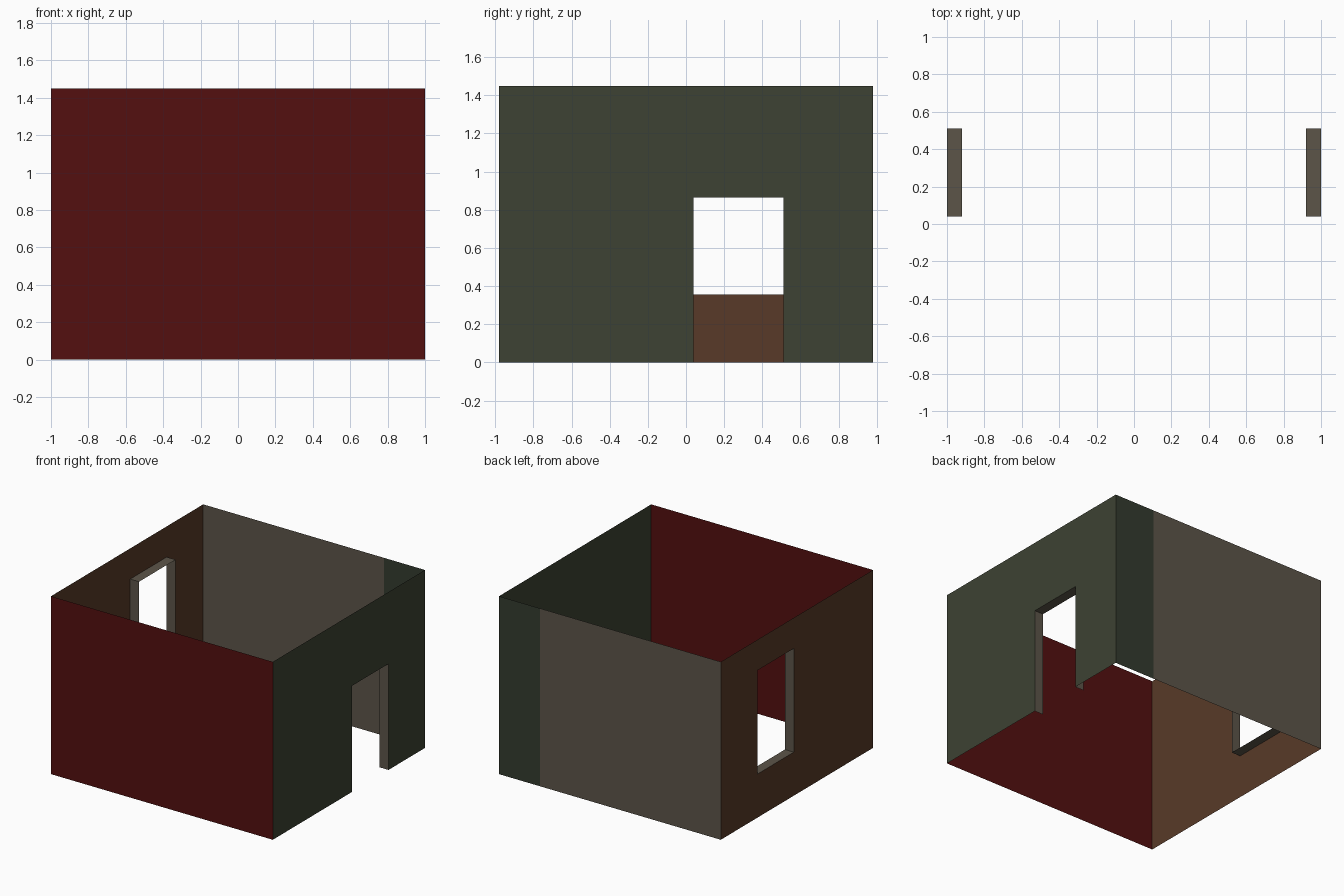
import bpy

if "Cube" in bpy.data.objects:
    bpy.data.objects.remove(bpy.data.objects["Cube"])

W, D, H = 1.0, 0.98, 1.45      # half width, half depth, wall height
Y0, Y1 = 0.04, 0.51            # side extent shared by both openings
REVEAL = 0.08                  # depth of the opening linings


def material(name, rgb):
    def lin(c):
        c /= 255
        return c / 12.92 if c <= 0.04045 else ((c + 0.055) / 1.055) ** 2.4
    m = bpy.data.materials.new(name)
    m.diffuse_color = (*[lin(c) for c in rgb], 1)
    m.use_nodes = True
    m.node_tree.nodes["Principled BSDF"].inputs["Base Color"].default_value = m.diffuse_color
    return m


red = material("dark_red", (84, 16, 16))
green = material("olive_green", (61, 66, 51))
strip_green = material("deep_green", (51, 59, 47))
brown = material("brown", (88, 58, 40))
grey = material("warm_grey", (92, 85, 73))


def sheet(name, quads, mat):
    """Object made of four-cornered flat panels."""
    verts, faces = [], []
    for q in quads:
        faces.append(range(len(verts), len(verts) + 4))
        verts += q
    me = bpy.data.meshes.new(name)
    me.from_pydata(verts, [], [tuple(f) for f in faces])
    me.materials.append(mat)
    ob = bpy.data.objects.new(name, me)
    bpy.context.collection.objects.link(ob)
    return ob


def y_panel(y, x0, x1):
    return [(x0, y, 0), (x1, y, 0), (x1, y, H), (x0, y, H)]


def x_panel(x, y0, y1, z0, z1):
    q = [(x, y0, z0), (x, y1, z0), (x, y1, z1), (x, y0, z1)]
    return q if x > 0 else q[::-1]


def side_wall(name, x, z0, z1, mat):
    """Side wall with one opening, plus the lining that runs inward."""
    quads = [x_panel(x, -D, Y0, 0, H), x_panel(x, Y1, D, 0, H),
             x_panel(x, Y0, Y1, z1, H)]
    if z0 > 0:
        quads.append(x_panel(x, Y0, Y1, 0, z0))
    sheet(name + "_wall", quads, mat)

    xi = x - REVEAL if x > 0 else x + REVEAL
    ring = [(Y0, z0), (Y0, z1), (Y1, z1), (Y1, z0)]
    lining = []
    for i in range(4 if z0 > 0 else 3):    # a door has no sill
        a, b = ring[i], ring[(i + 1) % 4]
        q = [(x, *a), (x, *b), (xi, *b), (xi, *a)]
        lining.append(q if x < 0 else q[::-1])
    sheet(name + "_lining", lining, grey)


# Front wall, and back wall with its green end strip
sheet("front_wall", [y_panel(-D, -W, W)], red)
sheet("back_wall", [y_panel(D, 0.63, -W)], grey)
sheet("back_wall_strip", [y_panel(D, W, 0.63)], strip_green)

# Side walls: doorway on the right, window on the left
side_wall("door", W, 0, 0.865, green)
side_wall("window", -W, 0.355, 1.2, brown)
